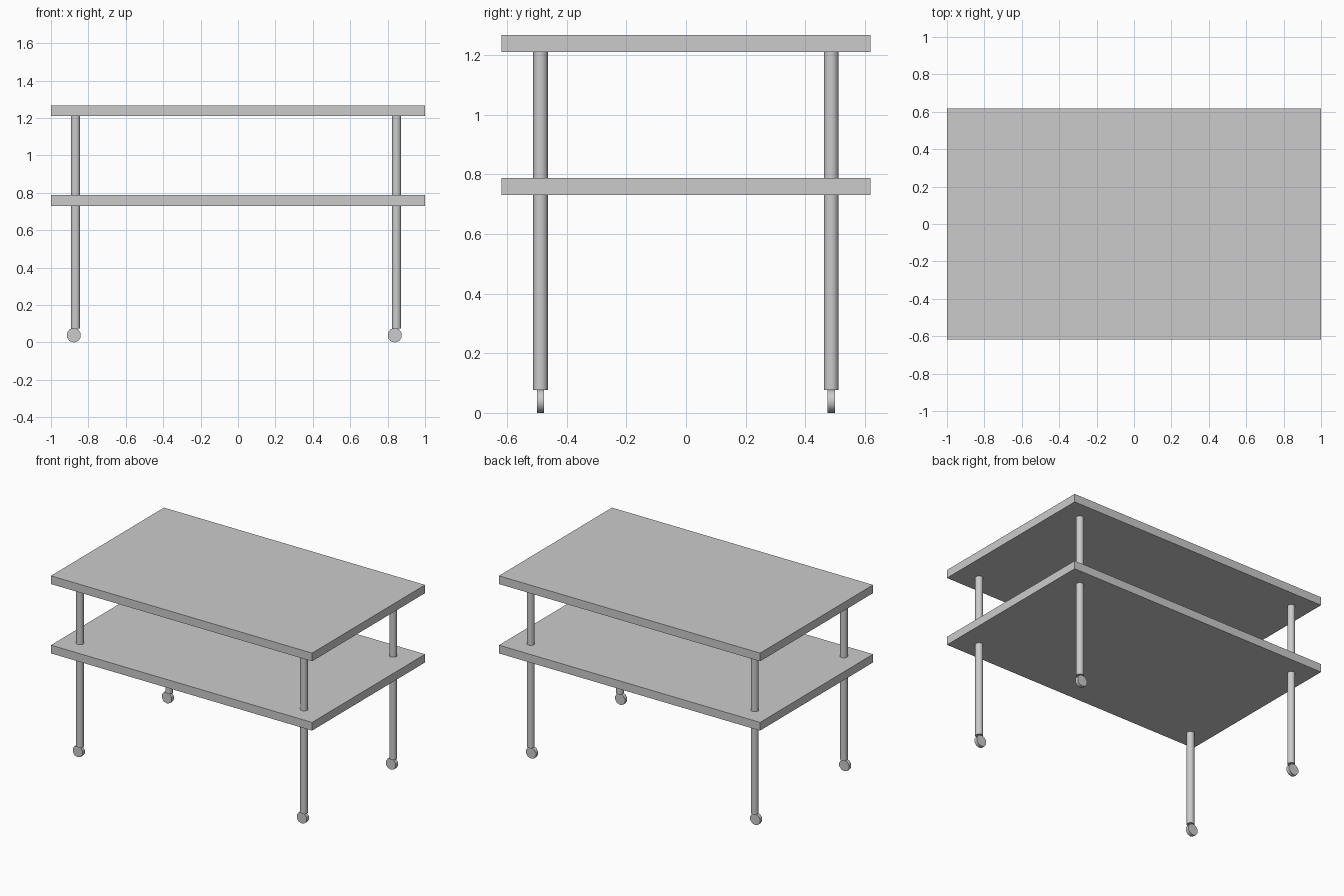
import bpy
from math import radians

cube = bpy.data.objects.get("Cube")
if cube:
    bpy.data.objects.remove(cube, do_unlink=True)

GREY = (0.6, 0.6, 0.6, 1.0)
grey = bpy.data.materials.new("light_grey")
grey.use_nodes = True
grey.diffuse_color = GREY
grey.node_tree.nodes["Principled BSDF"].inputs["Base Color"].default_value = GREY


def finish(name):
    obj = bpy.context.object
    obj.name = name
    obj.data.materials.append(grey)
    return obj


def shelf(name, bottom, top):
    bpy.ops.mesh.primitive_cube_add(size=1, location=(0, 0, (bottom + top) / 2))
    obj = finish(name)
    obj.scale = (2, 1.236, top - bottom)
    bpy.ops.object.transform_apply(location=False, rotation=False, scale=True)


def rod(name, sides, radius, length, location, rotation=(0, 0, 0)):
    bpy.ops.mesh.primitive_cylinder_add(vertices=sides, radius=radius, depth=length,
                                        location=location, rotation=rotation)
    finish(name)
    bpy.ops.object.shade_smooth_by_angle(angle=radians(50))


# Two flat shelves
shelf("top_shelf", 1.211, 1.268)
shelf("lower_shelf", 0.731, 0.788)

# Four round legs, each on a caster wheel set slightly to one side
LEG_BOTTOM, LEG_TOP = 0.076, 1.22
for side, x in (("right", -0.868), ("left", 0.848)):
    for end, y in (("front", -0.488), ("back", 0.487)):
        rod(f"{end}_{side}_leg", 24, 0.0245, LEG_TOP - LEG_BOTTOM,
            (x, y, (LEG_BOTTOM + LEG_TOP) / 2))
        rod(f"{end}_{side}_wheel", 10, 0.039, 0.025,
            (x - 0.01, y, 0.039), (radians(90), 0, 0))
